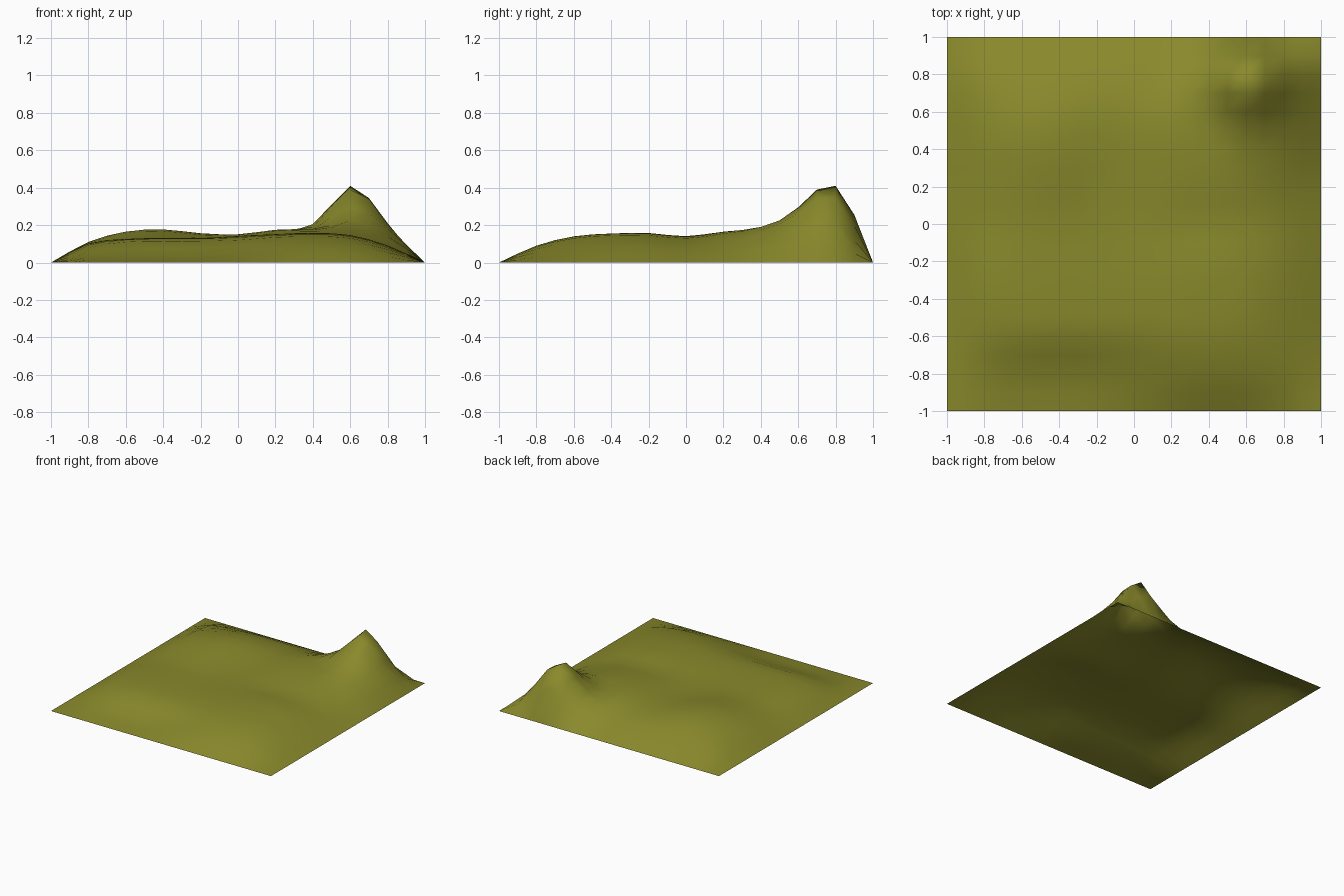
import bpy, bmesh

if "Cube" in bpy.data.objects:
    bpy.data.objects.remove(bpy.data.objects["Cube"])

# Heights in hundredths every 0.2 units, rows from y = -0.8 to 0.8
LAND = [
    [3, 3.5, 3.5, 4, 5.5, 8, 9, 8.5, 5.5],
    [8, 11, 11.5, 11.5, 12, 13.5, 14, 13, 8],
    [10, 12.5, 13, 13, 14, 15, 15.5, 14.5, 9],
    [10, 12.5, 13, 13, 14, 15, 15.8, 14.5, 9],
    [9, 12.5, 13, 13, 13.5, 14, 14, 13, 8.5],
    [10, 14.5, 15.5, 14, 14, 16, 16.5, 15.5, 10],
    [11, 16.5, 17.7, 15.5, 15, 17.5, 18, 19, 14],
    [10, 15, 16.5, 15, 14.5, 16.5, 19, 29.5, 18.5],
    [7, 9, 10, 10, 10, 10, 20, 41, 21],
]
# Finer heights of the peak, x = 0.4 to 0.9, rows from y = 0.5 to 0.9
PEAK = [
    [17.5, 20, 22.5, 20.5, 15.5, 8],
    [19, 24.5, 29.5, 26.5, 18.5, 9],
    [20.5, 30, 39, 34, 20.5, 9.5],
    [20, 31, 41, 34.5, 21, 9],
    [11, 18, 25.5, 20, 12, 5],
]


def refine(row):
    """Double the samples of a row with a smooth curve, ends pinned at zero."""
    p = [0] + list(row) + [0]
    p = [-p[1]] + p + [-p[-2]]
    out = []
    for a, b, c, d in zip(p, p[1:], p[2:], p[3:]):
        out += [b, (9 * (b + c) - a - d) / 16]
    return out + [0]


# Smooth height field, 21 by 21
rows = [refine(r) for r in LAND]
cols = [refine(c) for c in zip(*rows)]
height = [list(r) for r in zip(*cols)]
for j, row in enumerate(PEAK):
    for i, h in enumerate(row):
        height[15 + j][14 + i] = h

# Terrain sheet
bm = bmesh.new()
bmesh.ops.create_grid(bm, x_segments=20, y_segments=20, size=1)
for v in bm.verts:
    i, j = round((v.co.x + 1) * 10), round((v.co.y + 1) * 10)
    v.co.z = height[j][i] / 100
for f in bm.faces:
    f.smooth = True
mesh = bpy.data.meshes.new("terrain")
bm.to_mesh(mesh)
bm.free()
terrain = bpy.data.objects.new("terrain", mesh)
bpy.context.collection.objects.link(terrain)

# Olive ground colour
mat = bpy.data.materials.new("olive_ground")
mat.diffuse_color = (0.25, 0.25, 0.025, 1)
mat.use_nodes = True
mat.node_tree.nodes["Principled BSDF"].inputs["Base Color"].default_value = mat.diffuse_color
mesh.materials.append(mat)
